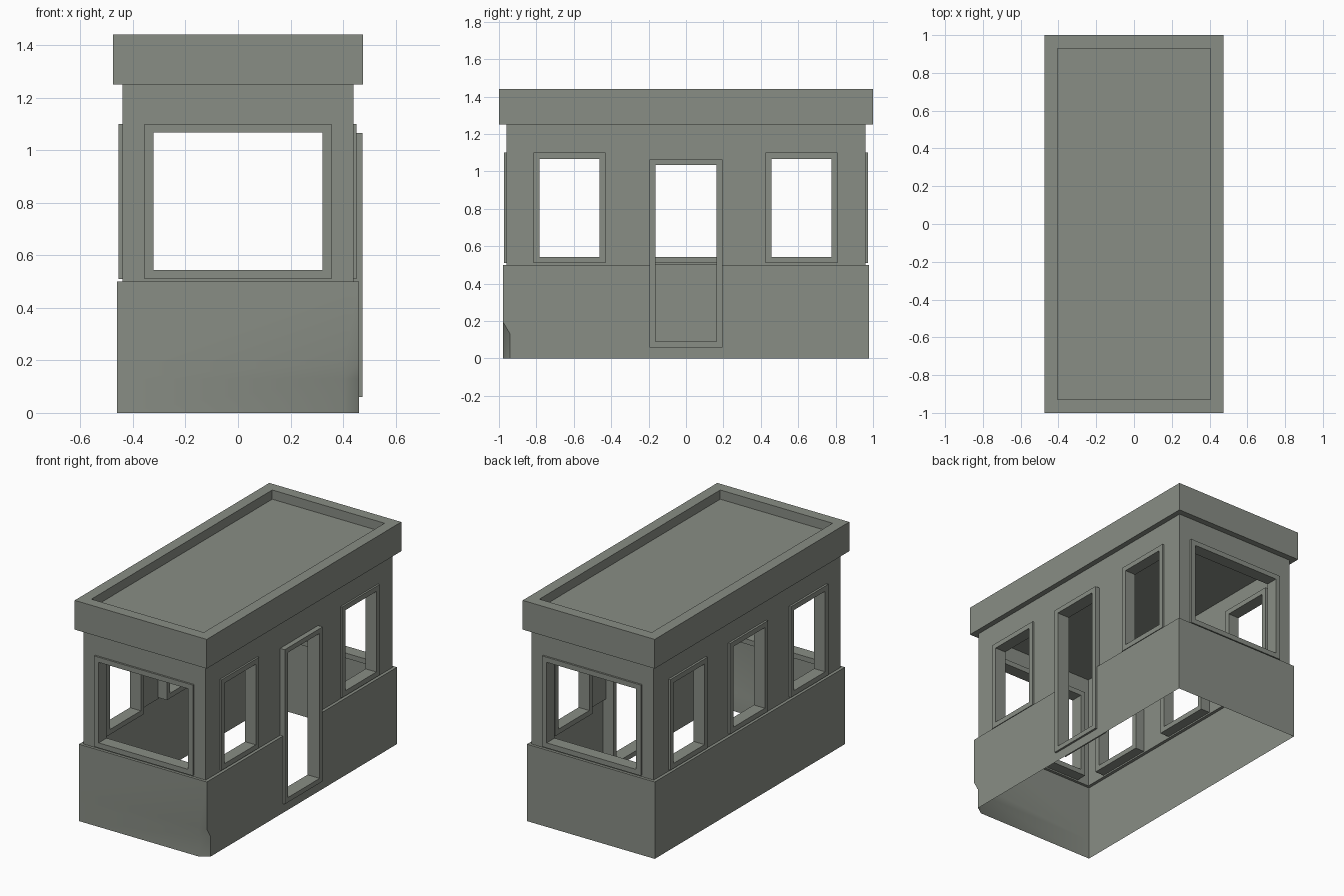
import bpy, bmesh
from mathutils import Vector

if "Cube" in bpy.data.objects:
    bpy.data.objects.remove(bpy.data.objects["Cube"])

paint = bpy.data.materials.new("grey green paint")
paint.diffuse_color = (0.25, 0.27, 0.235, 1)
paint.use_nodes = True
paint.node_tree.nodes["Principled BSDF"].inputs["Base Color"].default_value = paint.diffuse_color


def finish(name, bm, smooth=False):
    mesh = bpy.data.meshes.new(name)
    for f in bm.faces:
        f.smooth = smooth
    bm.to_mesh(mesh)
    bm.free()
    mesh.materials.append(paint)
    ob = bpy.data.objects.new(name, mesh)
    bpy.context.collection.objects.link(ob)
    return ob


def panel(name, us, vs, holes, place, outward, smooth=False):
    """Thin sheet with rectangular holes (u0, u1, v0, v1)."""
    us = sorted(set(us) | {h[i] for h in holes for i in (0, 1)})
    vs = sorted(set(vs) | {h[i] for h in holes for i in (2, 3)})
    bm = bmesh.new()
    grid = [[bm.verts.new(place(u, v)) for v in vs] for u in us]
    for i in range(len(us) - 1):
        for j in range(len(vs) - 1):
            u, v = (us[i] + us[i + 1]) / 2, (vs[j] + vs[j + 1]) / 2
            if any(a < u < b and c < v < d for a, b, c, d in holes):
                continue
            f = bm.faces.new((grid[i][j], grid[i + 1][j], grid[i + 1][j + 1], grid[i][j + 1]))
            f.normal_update()
            if f.normal.dot(Vector(outward)) < 0:
                f.normal_flip()
    loose = [v for v in bm.verts if not v.link_faces]
    bmesh.ops.delete(bm, geom=loose, context='VERTS')
    return finish(name, bm, smooth)


def frame(name, rect, axis, d0, d1, t=0.033):
    """Rectangular tube running from depth d0 to d1 along the axis."""
    a, b, c, d = rect
    bm = bmesh.new()
    rings = []
    for depth in (d0, d1):
        for k in (0, t):
            pts = ((a + k, c + k), (b - k, c + k), (b - k, d - k), (a + k, d - k))
            rings.append([bm.verts.new((depth, u, v) if axis == 'x' else (u, depth, v)) for u, v in pts])
    for p, q in ((0, 1), (1, 3), (3, 2), (2, 0)):
        for i in range(4):
            j = (i + 1) % 4
            bm.faces.new((rings[p][i], rings[p][j], rings[q][j], rings[q][i]))
    bmesh.ops.recalc_face_normals(bm, faces=bm.faces)
    finish(name, bm)


BX, BY, UX, UY = 0.46, 0.978, 0.44, 0.96
BASE, TOP = 0.5, 1.25
end_window = (-0.355, 0.355, 0.51, 1.10)
side_windows = [(-0.815, -0.43, 0.51, 1.10), (0.425, 0.81, 0.51, 1.10)]
middle_window = (-0.195, 0.195, 0.51, 1.10)
door = (-0.195, 0.195, 0.06, 1.065)


# dented lower front right corner
def dented(x, y, z):
    return (x, -0.94 if x > 0.455 and y < -0.97 and z < 0.15 else y, z)


zs = [0, 0.13, 0.195, BASE]
panel("base_front", [-BX, 0.405, BX], zs, [], lambda u, v: dented(u, -BY, v), (0, -1, 0), True)
panel("base_back", [-BX, BX], [0, BASE], [], lambda u, v: (u, BY, v), (0, 1, 0))
panel("base_left", [-BY, BY], [0, BASE], [], lambda u, v: (-BX, u, v), (-1, 0, 0))
panel("base_right", [-BY, BY], zs, [(door[0], door[1], door[2], BASE)],
      lambda u, v: dented(BX, u, v), (1, 0, 0))

# narrow ledge between base and upper walls
panel("base_ledge", [-BX, BX], [-BY, BY],
      [(-UX, UX, -UY, UY), (UX, BX, door[0], door[1])], lambda u, v: (u, v, BASE), (0, 0, 1))

# upper walls
for side, s in (("front", -1), ("back", 1)):
    panel("upper_wall_" + side, [-UX, UX], [BASE, TOP], [end_window],
          lambda u, v: (u, s * UY, v), (0, s, 0))
    frame("window_frame_" + side, end_window, 'y', s * 0.972, s * 0.89)
panel("upper_wall_left", [-UY, UY], [BASE, TOP], side_windows + [middle_window],
      lambda u, v: (-UX, u, v), (-1, 0, 0))
panel("upper_wall_right", [-UY, UY], [BASE, TOP],
      side_windows + [(door[0], door[1], BASE, door[3])], lambda u, v: (UX, u, v), (1, 0, 0))

# side window frames and door frame
for i, w in enumerate(side_windows):
    frame(f"window_frame_right_{i}", w, 'x', 0.452, 0.375)
    frame(f"window_frame_left_{i}", w, 'x', -0.454, -0.375)
frame("window_frame_left_middle", middle_window, 'x', -0.454, -0.375)
frame("door_frame", door, 'x', 0.473, 0.385, 0.031)

# roof slab with recessed top
bm = bmesh.new()
bmesh.ops.create_cube(bm, size=1)
for v in bm.verts:
    v.co = (v.co.x * 0.95, v.co.y * 2, TOP if v.co.z < 0 else 1.44)
top = [f for f in bm.faces if f.normal.z > 0.9]
bmesh.ops.inset_region(bm, faces=top, thickness=0.1)
low = bmesh.ops.extrude_face_region(bm, geom=top)["geom"]
bmesh.ops.translate(bm, verts=[g for g in low if isinstance(g, bmesh.types.BMVert)], vec=(0, 0, -0.06))
bmesh.ops.delete(bm, geom=[f for f in top if f.is_valid], context='FACES')
finish("roof", bm)
